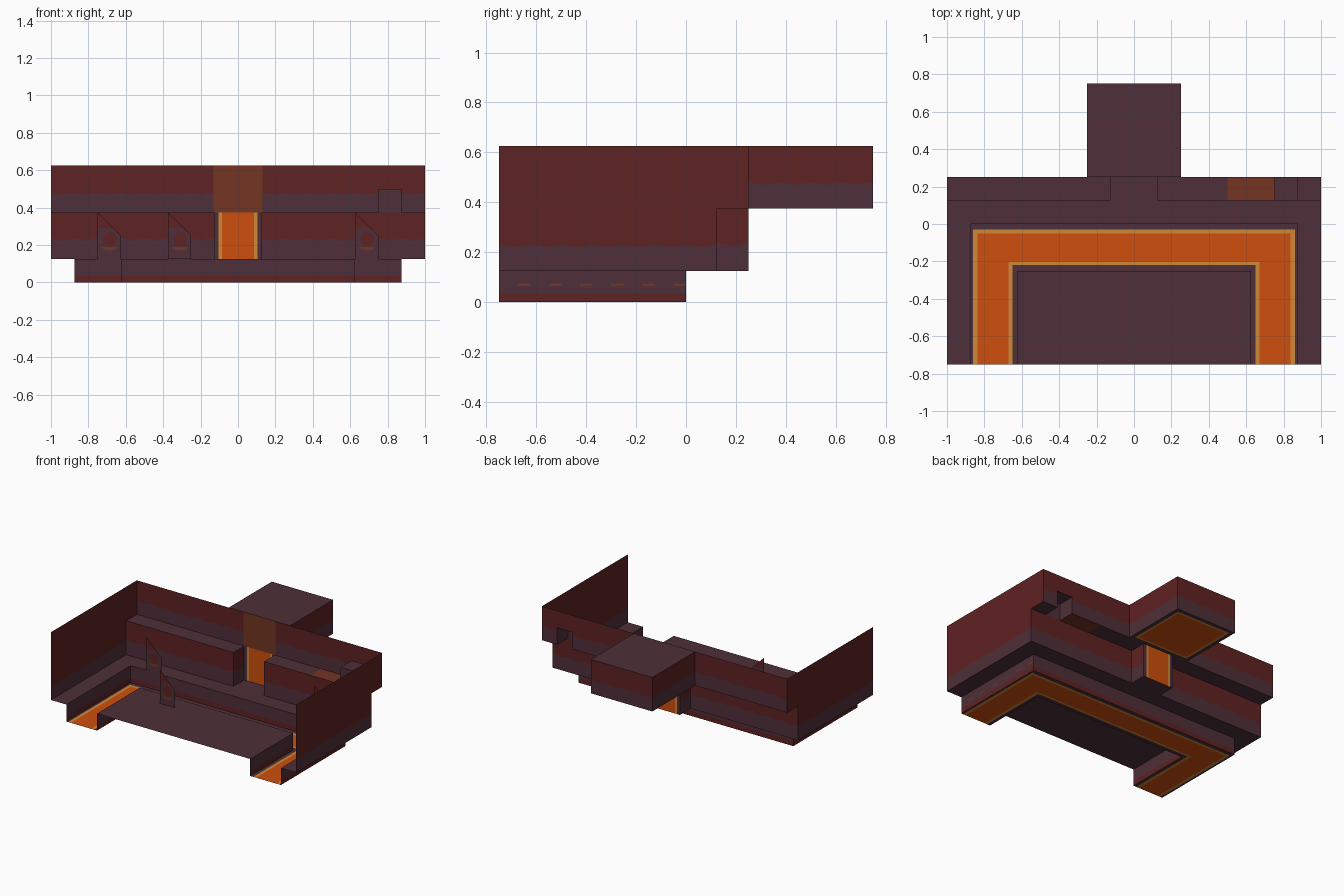
import bpy
import math

if "Cube" in bpy.data.objects:
    bpy.data.objects.remove(bpy.data.objects["Cube"])


def srgb(r, g, b):
    f = lambda c: c / 12.92 if c <= 0.04045 else ((c + 0.055) / 1.055) ** 2.4
    return (f(r / 255), f(g / 255), f(b / 255), 1.0)


MATS = {}
for name, col in {"dark_rock": (78, 47, 56), "red_rock": (95, 34, 34), "lava": (205, 79, 13),
                  "lava_crust": (208, 136, 55), "glow_brown": (115, 53, 34)}.items():
    m = bpy.data.materials.new(name)
    m.diffuse_color = srgb(*col)
    m.use_nodes = True
    m.node_tree.nodes["Principled BSDF"].inputs["Base Color"].default_value = m.diffuse_color
    MATS[name] = m
KEYS = list(MATS)
DARK, RED, LAVA, CRUST, GLOW = range(5)


def make(name, verts, faces, mats):
    me = bpy.data.meshes.new(name)
    me.from_pydata(verts, [], faces)
    for k in KEYS:
        me.materials.append(MATS[k])
    for p, mi in zip(me.polygons, mats):
        p.material_index = mi
    ob = bpy.data.objects.new(name, me)
    bpy.context.collection.objects.link(ob)
    return ob


def wall(name, a, b, zs, mats, wave=0.006):
    """Vertical sheet from plan point a to b, split into height bands with wavy joints."""
    length = math.dist(a, b)
    n = max(1, round(length / 0.03125)) if len(mats) > 1 else 1
    verts, faces, fm = [], [], []
    for i in range(n + 1):
        t = i / n
        for j, z in enumerate(zs):
            w = wave * math.cos(2 * math.pi * t * length / 0.125) if 0 < j < len(zs) - 1 else 0
            verts.append((a[0] + (b[0] - a[0]) * t, a[1] + (b[1] - a[1]) * t, z + w))
    k = len(zs)
    for i in range(n):
        for j, mt in enumerate(mats):
            v = i * k + j
            faces.append((v, v + k, v + k + 1, v + 1))
            fm.append(mt)
    return make(name, verts, faces, fm)


def sheet(name, xs, ys, z, rule):
    """Horizontal sheet of cells; rule(x, y) gives the colour, or None for a hole."""
    verts, faces, fm = [], [], []
    for x0, x1 in zip(xs, xs[1:]):
        for y0, y1 in zip(ys, ys[1:]):
            mt = rule((x0 + x1) / 2, (y0 + y1) / 2)
            if mt is None:
                continue
            v = len(verts)
            verts += [(x0, y0, z), (x1, y0, z), (x1, y1, z), (x0, y1, z)]
            faces.append((v, v + 1, v + 2, v + 3))
            fm.append(mt)
    return make(name, verts, faces, fm)


def both(xs):
    return sorted([-x for x in xs] + list(xs))


dark = lambda x, y: DARK
LOW = [0.125, 0.23, 0.375]
HIGH = [0.375, 0.475, 0.625]
PIT = [0, 0.036, 0.125]

# Floors: central platform, side and back walkways, alcove behind
sheet("platform", [-0.625, 0.625], [-0.75, -0.25], 0.125, dark)
sheet("walkway", [-1, -0.875, -0.125, 0.125, 0.875, 1], [-0.75, 0, 0.125, 0.25], 0.125,
      lambda x, y: DARK if (y < 0 and abs(x) > 0.875) or 0 < y < 0.125
      or (y > 0.125 and abs(x) < 0.125) else None)

# U-shaped lava trench: nested outlines from orange core to rock edge
RINGS = [(0.838, -0.05, 0.672, -0.203, LAVA), (0.86, -0.03, 0.65, -0.22, CRUST),
         (0.875, 0, 0.625, -0.25, DARK)]


def trench_rule(x, y):
    x = abs(x)
    for ox, oy, ix, iy, mt in RINGS:
        if x < ox and y < oy and not (x < ix and y < iy):
            return mt
    return None


sheet("lava_trench", both([r[i] for r in RINGS for i in (0, 2)]),
      sorted([-0.75] + [r[i] for r in RINGS for i in (1, 3)]), 0, trench_rule)

# Trench walls
wall("trench_back_wall", (0.875, 0), (-0.875, 0), PIT, [RED, DARK], 0)
wall("platform_back_wall", (-0.625, -0.25), (0.625, -0.25), PIT, [RED, DARK], 0)
for s, side in ((-1, "left"), (1, "right")):
    wall(side + "_trench_wall", (s * 0.875, -0.75), (s * 0.875, 0), PIT, [RED, DARK], 0)
    wall(side + "_platform_wall", (s * 0.625, -0.25), (s * 0.625, -0.75), PIT, [RED, DARK], 0)
    # small glowing cracks on the trench side
    for i in range(6):
        y = -0.65 + 0.125 * i
        wall(side + "_crack", (s * 0.877, y - 0.025), (s * 0.877, y + 0.025),
             [0.063, 0.073], [GLOW])
    # Side walls and lower back walls
    wall(side + "_wall", (s, -0.75), (s, 0.125), [0.125, 0.225, 0.625], [DARK, RED])
    wall(side + "_wall_rear", (s, 0.125), (s, 0.25), [0.375, 0.625], [RED])
    wall(side + "_lower_back_wall", (s, 0.125), (s * 0.125, 0.125), LOW, [DARK, RED])
    wall(side + "_alcove_wall", (s * 0.125, 0.125), (s * 0.125, 0.25), LOW, [DARK, RED])
    wall(side + "_tunnel_wall", (s * 0.25, 0.25), (s * 0.25, 0.75), HIGH, [DARK, RED])

# Ledge above the lower back wall, with gaps for the alcove and the block
sheet("ledge", [-1, -0.125, 0.125, 0.5, 0.75, 0.875, 1], [0.125, 0.25], 0.375,
      lambda x, y: None if abs(x) < 0.125 or 0.75 < x < 0.875
      else GLOW if 0.5 < x < 0.75 else DARK)

# Upper back wall with glowing tunnel mouth and block recess
for a, b in ((-1, -0.13), (0.13, 0.75), (0.875, 1)):
    wall("upper_back_wall", (b, 0.25), (a, 0.25), HIGH, [DARK, RED])
wall("upper_back_wall_over_block", (0.875, 0.25), (0.75, 0.25), [0.5, 0.625], [RED])
wall("tunnel_mouth", (0.13, 0.25), (-0.13, 0.25), [0.375, 0.625], [GLOW])

# Hollow block on the ledge
wall("block_front", (0.75, 0.125), (0.875, 0.125), [0.375, 0.5], [DARK])
for x in (0.75, 0.875):
    wall("block_side", (x, 0.125), (x, 0.25), [0.375, 0.5], [DARK])
sheet("block_top", [0.75, 0.875], [0.125, 0.25], 0.5, dark)

# Tunnel behind the back wall, with a lava bed
wall("tunnel_back_wall", (0.25, 0.75), (-0.25, 0.75), HIGH, [DARK, RED])
sheet("tunnel_roof", [-0.25, 0.25], [0.25, 0.75], 0.625, dark)


def bed_rule(x, y):
    d = 0.25 - max(abs(x), abs(y - 0.5))
    return DARK if d < 0.028 else CRUST if d < 0.045 else LAVA


sheet("tunnel_lava_bed", both([0.25, 0.222, 0.205]),
      [0.5 + v for v in both([0.25, 0.222, 0.205])], 0.375, bed_rule)

# Lava fall
FALL = both([0.125, 0.103, 0.085])
for x0, x1, mt in zip(FALL, FALL[1:], [DARK, CRUST, LAVA, CRUST, DARK]):
    wall("lava_fall", (x0, 0.25), (x1, 0.25), [0.125, 0.375], [mt])

# Flat slanted rock spikes: red tip, dark foot, round spot and glowing crack
for x, y in ((-0.75, 0), (-0.375, -0.375), (0.625, 0)):
    w = 0.125
    make("rock_spike",
         [(x, y, 0.125), (x + w, y, 0.125), (x + w, y, 0.25), (x + 0.085, y, 0.29),
          (x, y, 0.29), (x, y, 0.375)],
         [(0, 1, 2, 3, 4), (4, 3, 5)], [DARK, RED])
    spot = [(x + 0.065 + 0.038 * math.cos(a), y - 0.003, 0.232 + 0.04 * math.sin(a))
            for a in (i * math.pi / 4 for i in range(8))]
    make("spike_spot", spot, [tuple(range(8))], [RED])
    arc = [(x + 0.065 + 0.045 * math.cos(a), y - 0.003, 0.19 + 0.02 * math.sin(a))
           for a in (math.pi + i * math.pi / 4 for i in range(5))]
    make("spike_crack", arc, [tuple(range(5))], [GLOW])
